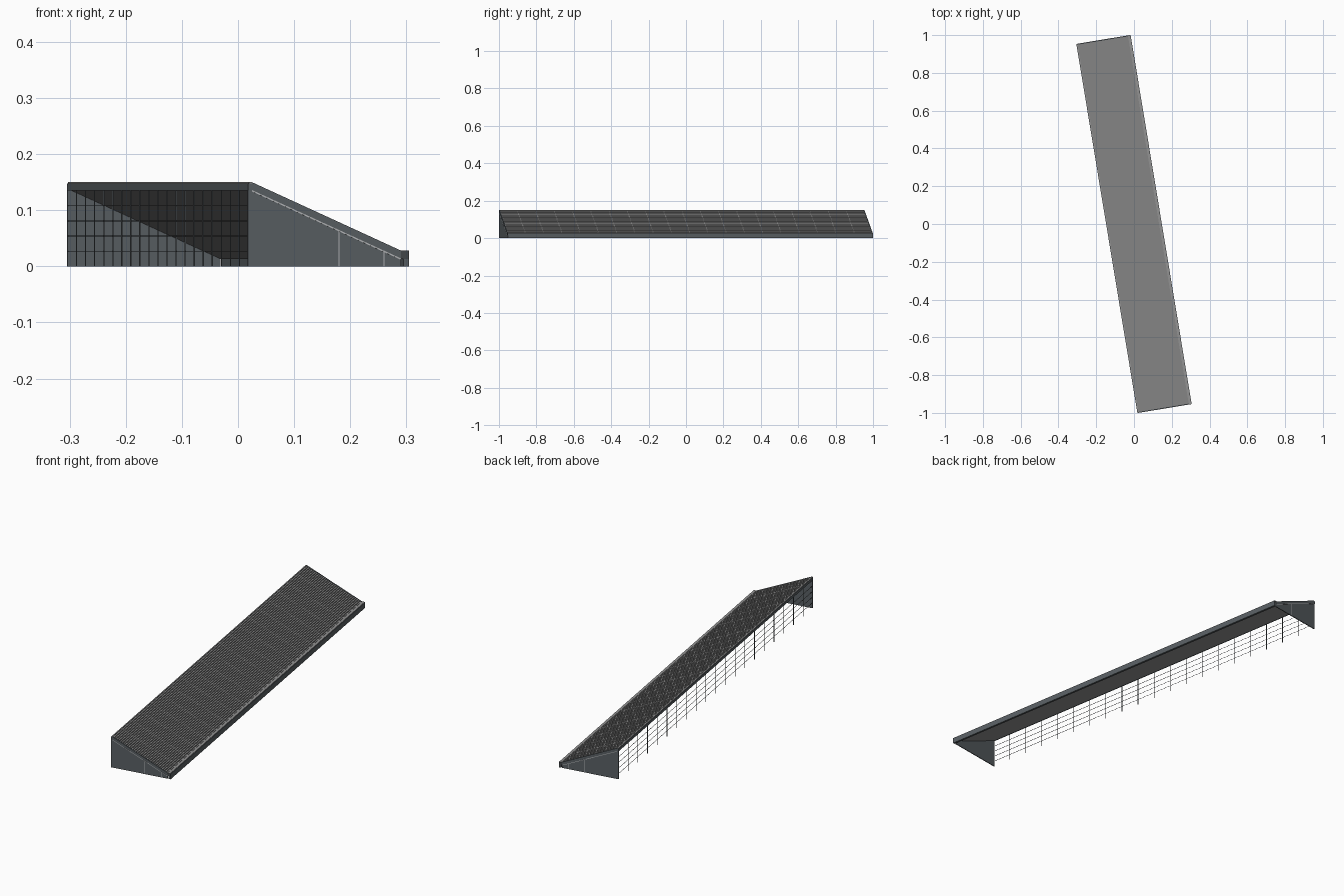
import bpy
from math import radians

cube = bpy.data.objects.get("Cube")
if cube:
    bpy.data.objects.remove(cube, do_unlink=True)

# Overall sizes: width across the slope, length, and turn about the vertical
W, L, TURN = 0.291, 1.98, radians(9.39)
HX, HY = W / 2, L / 2
HIGH_CAP, LOW_CAP = 0.007, 0.0145      # flat strips along both long edges
TOP, LOW_TOP, BAND = 0.15, 0.028, 0.0145
BAYS = 20


def material(name, color):
    mat = bpy.data.materials.new(name)
    mat.use_nodes = True
    rgba = (*color, 1.0)
    mat.diffuse_color = rgba
    bsdf = next(n for n in mat.node_tree.nodes if n.type == 'BSDF_PRINCIPLED')
    bsdf.inputs["Base Color"].default_value = rgba
    return mat


ROOF = material("roof grey", (0.29, 0.29, 0.29))
PANEL = material("slate panel", (0.10, 0.115, 0.125))
TRIM = material("dark trim", (0.06, 0.065, 0.07))
SEAM = material("light seam", (0.45, 0.46, 0.47))


def build(name, profiles, mat):
    """Extrude each (x-z outline, y start, y end) and join them in one object."""
    verts, faces = [], []
    for outline, y0, y1 in profiles:
        n, b = len(outline), len(verts)
        verts += [(x, y, z) for y in (y0, y1) for x, z in outline]
        faces.append([b + i for i in range(n)])
        faces.append([b + n + i for i in reversed(range(n))])
        for i in range(n):
            j = (i + 1) % n
            faces.append([b + j, b + i, b + n + i, b + n + j])
    mesh = bpy.data.meshes.new(name)
    mesh.from_pydata(verts, [], faces)
    mesh.materials.append(mat)
    mesh.update()
    obj = bpy.data.objects.new(name, mesh)
    obj.rotation_euler.z = TURN
    bpy.context.collection.objects.link(obj)
    return obj


def rect(x0, x1, z0, z1):
    return [(x0, z0), (x1, z0), (x1, z1), (x0, z1)]


X0, X1 = -HX + HIGH_CAP, HX - LOW_CAP   # ends of the sloped part


def slope(x):
    """Height of the roof's top plane."""
    return TOP + (LOW_TOP - TOP) * (x - X0) / (X1 - X0)


def strip(x0, x1, top, bottom):
    """Sloped strip lying between two depths under the top plane."""
    return [(x0, slope(x0) - bottom), (x1, slope(x1) - bottom),
            (x1, slope(x1) - top), (x0, slope(x0) - top)]


# Roof deck with lengthwise ribs and cross joints
EDGE = 0.005
build("roof_deck", [(strip(X0, X1, 0.007, BAND), -HY + EDGE, HY - EDGE)], ROOF)

RIBS = 33
pitch = (X1 - X0) / RIBS
build("roof_ribs",
      [(strip(X0 + pitch * (i + 0.2), X0 + pitch * (i + 0.8), 0.001, 0.007),
        -HY + EDGE, HY - EDGE) for i in range(RIBS)], ROOF)

bay = L / BAYS
build("roof_cross_joints",
      [(strip(X0, X1, 0.0015, 0.007), -HY + bay * i - 0.002, -HY + bay * i + 0.002)
       for i in range(1, BAYS)], ROOF)

# Edge trims along both long sides, with roof-coloured cover strips on top
COVER = 0.002
LOW_Z = LOW_TOP - BAND
build("high_edge_cap", [(rect(-HX, X0, TOP - BAND, TOP - COVER), -HY, HY)], PANEL)
build("low_edge_cap", [(rect(X1, HX, LOW_Z, LOW_TOP - COVER), -HY, HY)], PANEL)
build("edge_covers",
      [(rect(-HX + COVER, X0, TOP - COVER, TOP), -HY, HY),
       (rect(X1, HX - COVER, LOW_TOP - COVER, LOW_TOP), -HY, HY)], ROOF)
build("low_fascia", [(rect(X1 + 0.004, HX, 0, LOW_Z), -HY, HY)], PANEL)

# Both ends: sloped edge trim, gable wall, cap end plates and light seams
gable = [(-HX, 0), (X1, 0), (X1, slope(X1) - BAND),
         (X0, TOP - BAND), (-HX, TOP - BAND)]
for side, label in ((-1, "front"), (1, "back")):
    def span(out, inn):
        return sorted((side * (HY - out), side * (HY - inn)))

    build(label + "_edge_trim", [(strip(X0, X1, 0, BAND), *span(0, EDGE))], PANEL)
    build(label + "_gable", [(gable, *span(0.001, EDGE))], PANEL)
    build(label + "_cap_end",
          [(rect(X1, HX, LOW_Z, LOW_TOP), *span(-0.0005, 0))], TRIM)
    seams = [(strip(X0, X1, BAND - 0.0005, BAND + 0.002), *span(-0.0003, 0.002))]
    for x in (0.018, 0.099):
        seams.append((rect(x, x + 0.0018, 0, slope(x) - BAND - 0.002),
                      *span(0.0007, 0.002)))
    build(label + "_seams", seams, SEAM)

# Open lattice along the high side
POST, WIRE = 0.002, 0.0012
build("lattice_posts",
      [(rect(-HX, -HX + POST, 0, TOP - BAND),
        -HY + bay * i - POST / 2, -HY + bay * i + POST / 2)
       for i in range(1, BAYS)], PANEL)
build("lattice_wires",
      [(rect(-HX + 0.0004, -HX + 0.0004 + WIRE, z - WIRE / 2, z + WIRE / 2),
        -HY + EDGE, HY - EDGE) for z in (0.027, 0.054, 0.081, 0.108)], TRIM)
